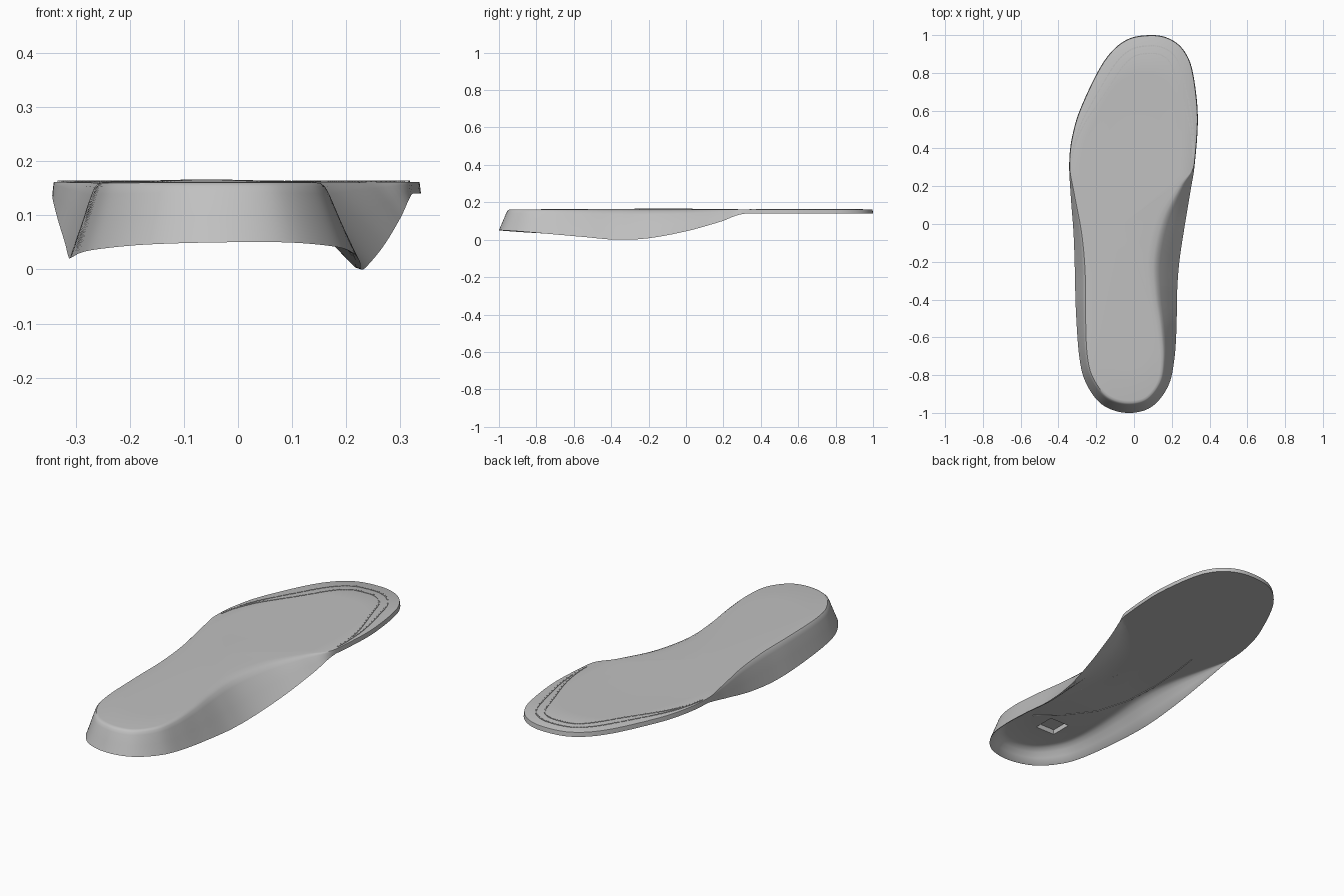
import bpy, bmesh, math
from mathutils import Vector, Matrix

if "Cube" in bpy.data.objects:
    bpy.data.objects.remove(bpy.data.objects["Cube"], do_unlink=True)

grey = bpy.data.materials.new("insole_grey")
grey.use_nodes = True
GREY = (0.53, 0.53, 0.53, 1)
grey.diffuse_color = GREY
grey.node_tree.nodes["Principled BSDF"].inputs["Base Color"].default_value = GREY

# Outline, clockwise from the toe: x, y, wall inset, rim height
OUTLINE = [
    (.1, 1, 0, .14), (.2, .975, 0, .14), (.27, .91, 0, .14), (.312, .8, 0, .14),
    (.338, .57, 0, .14), (.322, .32, 0, .14), (.3, .18, .06, .095), (.27, 0, .12, .045),
    (.24, -.2, .135, .008), (.228, -.37, .115, 0), (.225, -.55, .085, .015),
    (.213, -.72, .06, .03), (.18, -.86, .05, .042), (.09, -.97, .05, .05),
    (-.04, -1, .052, .05), (-.17, -.955, .05, .046), (-.255, -.84, .045, .038),
    (-.29, -.7, .042, .031), (-.308, -.45, .05, .022), (-.313, -.25, .053, .023),
    (-.32, -.05, .042, .05), (-.335, .15, .02, .1), (-.343, .32, 0, .14),
    (-.328, .46, 0, .14), (-.28, .62, 0, .14), (-.16, .86, 0, .14), (-.04, .975, 0, .14)]
STEPS = 8
TOP = 0.162
CENTRE = Vector((-.06, 0))


def smoothstep(a, b, v):
    t = min(max((v - a) / (b - a), 0), 1)
    return t * t * (3 - 2 * t)


def closed_spline(points):
    """Catmull-Rom curve through every control point."""
    out, n = [], len(points)
    for i in range(n):
        a, b, c, d = (Vector(points[(i + k) % n]) for k in (-1, 0, 1, 2))
        for s in range(STEPS):
            t = s / STEPS
            out.append(b + (c - a) * t / 2 + (a * 2 - b * 5 + c * 4 - d) * t * t / 2
                       + (b * 3 - a - c * 3 + d) * t ** 3 / 2)
    return out


loop = closed_spline(OUTLINE)
N = len(loop)
edge = [Vector(p[:2]) for p in loop]
inset = [max(p[2], .003) for p in loop]
rim = [min(max(p[3], 0), .14) for p in loop]
inward = []
for i in range(N):
    t = (edge[(i + 1) % N] - edge[i - 1]).normalized()
    inward.append(Vector((t.y, -t.x)))


def floor_height(y):
    """Underside height: thicker under the heel, thin at the forefoot."""
    return .14 - .025 * smoothstep(-.1, -.6, y)


def add_object(name, bm, angle=35):
    mesh = bpy.data.meshes.new(name)
    bm.to_mesh(mesh)
    bm.free()
    mesh.materials.append(grey)
    obj = bpy.data.objects.new(name, mesh)
    bpy.context.collection.objects.link(obj)
    return obj


# Insole shell: rings run from the underside centre over the rim to the top centre
bm = bmesh.new()


def ring(place):
    return [bm.verts.new(place(i)) for i in range(N)]


def wall_place(t, h, is_top):
    def place(i):
        p = edge[i] + inward[i] * inset[i] * t
        end = TOP if is_top else floor_height(p.y)
        return (p.x, p.y, rim[i] + (end - rim[i]) * h)
    return place


def fill_place(t, s, is_top):
    def place(i):
        p = (edge[i] + inward[i] * inset[i] * t).lerp(CENTRE, s)
        z = TOP + .005 * s * smoothstep(.4, -.1, p.y) if is_top else floor_height(p.y)
        return (p.x, p.y, z)
    return place


OUTER = [(.4, .43), (.75, .82), (.88, .93), (1.02, .985), (1.25, 1)]
INNER = [(.1, .03), (.5, .4), (.85, .72), (1.2, .92), (1.6, 1)]
FILL = (.2, .4, .6, .8)
rings = [ring(fill_place(1.6, s, False)) for s in reversed(FILL)]
rings += [ring(wall_place(t, h, False)) for t, h in reversed(INNER)]
rings += [ring(wall_place(0, 0, True))]
rings += [ring(wall_place(t, h, True)) for t, h in OUTER]
rings += [ring(fill_place(1.25, s, True)) for s in FILL]
for a, b in zip(rings, rings[1:]):
    for i in range(N):
        j = (i + 1) % N
        bm.faces.new((a[i], a[j], b[j], b[i]))
for r, z in ((rings[0], floor_height(0)), (rings[-1], TOP + .004)):
    hub = bm.verts.new((*CENTRE, z))
    for i in range(N):
        bm.faces.new((hub, r[i], r[(i + 1) % N]))
bmesh.ops.recalc_face_normals(bm, faces=bm.faces)
insole = add_object("insole_shell", bm)

# Square pocket in the heel underside
bm = bmesh.new()
bmesh.ops.create_cube(bm, size=1, matrix=Matrix.Translation((-.07, -.7, .09))
                      @ Matrix.Diagonal((.11, .11, .1, 1)))
cutter = add_object("pocket_cutter", bm)
cutter.hide_render = True
cut = insole.modifiers.new("heel_pocket", "BOOLEAN")
cut.operation = "DIFFERENCE"
cut.object = cutter
bpy.context.view_layer.objects.active = insole
insole.select_set(True)
bpy.ops.object.modifier_apply(modifier=cut.name)
bpy.data.objects.remove(cutter, do_unlink=True)
bpy.ops.object.shade_smooth_by_angle(angle=math.radians(35))

# Dashed trim lines around the forefoot
bm = bmesh.new()


def add_dash(a, b):
    d = b - a
    mid = (a + b) / 2
    bmesh.ops.create_cube(bm, size=1, matrix=Matrix.Translation((mid.x, mid.y, TOP))
                          @ Matrix.Rotation(math.atan2(d.y, d.x), 4, "Z")
                          @ Matrix.Diagonal((d.length * .8, .007, .005, 1)))


for offset in (.045, .085):
    line = [edge[i] + inward[i] * (.012 + offset * smoothstep(.3, .85, edge[i].y))
            for i in range(N)]
    for i in range(N):
        if min(edge[i].y, edge[(i + 1) % N].y) > .33:
            add_dash(line[i], line[(i + 1) % N])
add_object("trim_lines", bm)

# Fine curved seam on the underside
curve = bpy.data.curves.new("underside_seam", "CURVE")
curve.dimensions = "3D"
curve.bevel_depth = .003
curve.bevel_resolution = 1
path = [(.07, -.68), (-.04, -.58), (-.15, -.45), (-.21, -.3), (-.23, -.12), (-.22, .05), (-.2, .2)]
spline = curve.splines.new("POLY")
spline.points.add(len(path) - 1)
for point, (x, y) in zip(spline.points, path):
    point.co = (x, y, floor_height(y), 1)
curve.materials.append(grey)
bpy.context.collection.objects.link(bpy.data.objects.new("underside_seam", curve))
